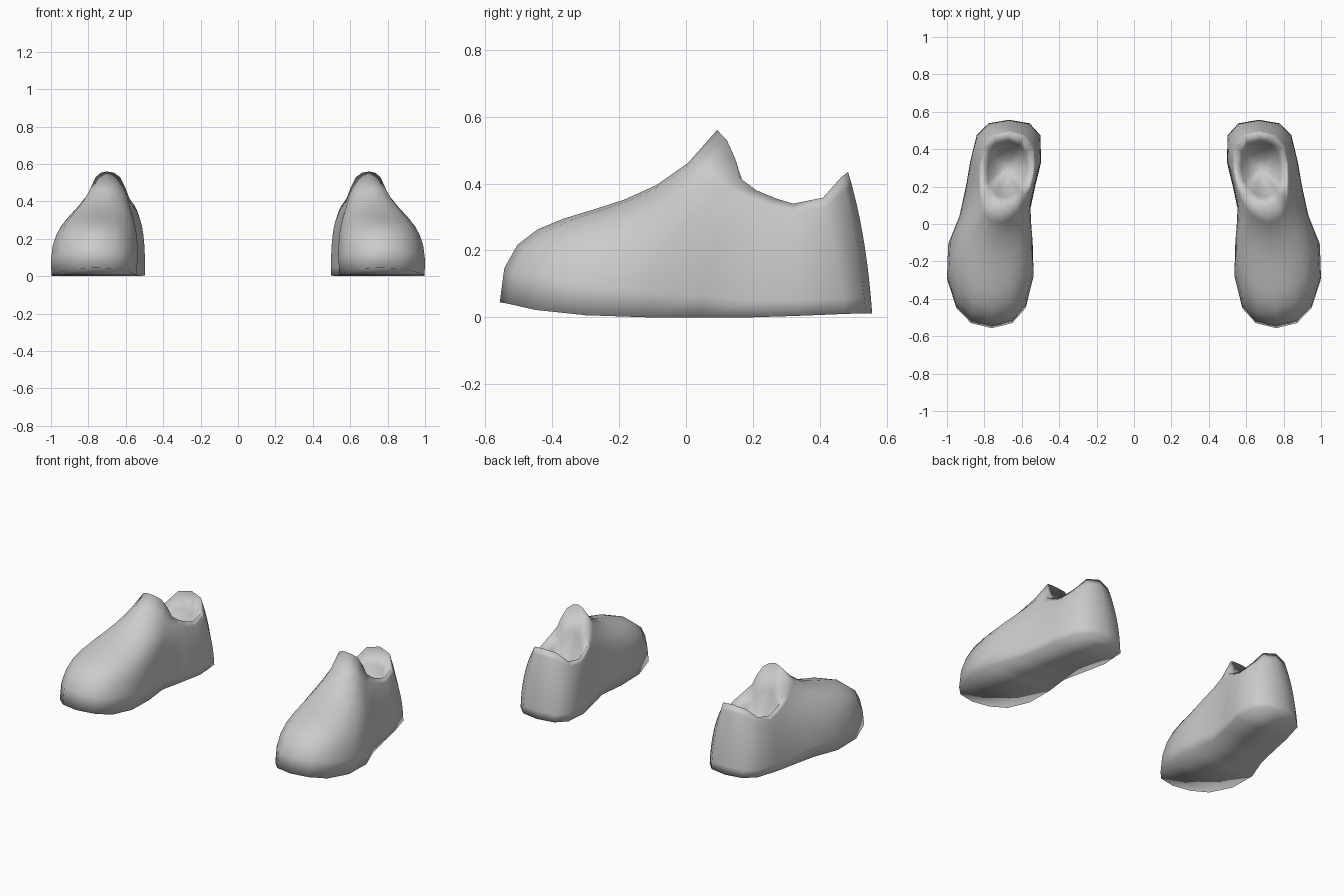
import bpy, bmesh
from mathutils import Vector

cube = bpy.data.objects.get("Cube")
if cube:
    bpy.data.objects.remove(cube, do_unlink=True)

grey = bpy.data.materials.new("soft grey")
grey.diffuse_color = (0.6, 0.6, 0.6, 1)
grey.use_nodes = True
bsdf = grey.node_tree.nodes["Principled BSDF"]
bsdf.inputs["Base Color"].default_value = (0.6, 0.6, 0.6, 1)
bsdf.inputs["Roughness"].default_value = 0.7

# Half outlines from toe to heel: (half width, y, z)
SOLE = [(0, -.557, .045), (.11, -.53, .04), (.185, -.45, .022), (.228, -.30, .006),
        (.225, -.12, 0), (.185, .04, 0), (.185, .20, 0), (.19, .33, .004),
        (.17, .475, .01), (.11, .538, .012), (0, .557, .012)]
# Handles that pull the wall up from the sole
LOWER = [(0, -.56, .41), (.12, -.53, .395), (.20, -.43, .37), (.25, -.26, .30),
         (.24, -.10, .25), (.19, .06, .20), (.18, .20, .15), (.19, .33, .15),
         (.175, .46, .15), (.115, .525, .15), (0, .545, .17)]
# Handles that lead the wall into the opening
UPPER = [(0, -.15, .21), (.06, -.13, .22), (.13, -.08, .25), (.15, 0, .30),
         (.14, .06, .32), (.15, .13, .32), (.165, .22, .28), (.175, .33, .27),
         (.165, .43, .28), (.10, .50, .30), (0, .525, .30)]
# Rim of the opening, tongue peak to heel tab
RIM = [(0, .093, .56), (.035, .10, .553), (.065, .122, .53), (.09, .147, .475),
       (.11, .16, .418), (.13, .21, .38), (.138, .27, .355), (.138, .32, .34),
       (.125, .41, .358), (.08, .465, .42), (0, .485, .435)]

# Curved centre lines of the foot: (y, x)
LOW_LINE = [(-.56, .76), (-.3, .77), (-.1, .77), (0, .757), (.1, .737), (.3, .69), (.5, .668)]
TOP_LINE = [(-.15, .765), (.09, .70), (.25, .68), (.5, .668)]
STEPS = 9
BOWL = (.25, .5, .75)                 # lining rings, as shares of the way inward
BOWL_CENTRE = (.68, .30, .20)


def centre(line, y):
    if y <= line[0][0]:
        return line[0][1]
    for (y0, x0), (y1, x1) in zip(line, line[1:]):
        if y <= y1:
            return x0 + (x1 - x0) * (y - y0) / (y1 - y0)
    return line[-1][1]


def place(p, line, side, flank):
    w, y, z = p
    return Vector((side * (centre(line, y) + flank * w), y, z))


def column(i, side, flank, middle):
    """Points from the sole edge up to the rim, then down into the lining."""
    a = place(SOLE[i], LOW_LINE, side, flank)
    b = place(LOWER[i], LOW_LINE, side, flank)
    c = place(UPPER[i], TOP_LINE, side, flank)
    d = place(RIM[i], TOP_LINE, side, flank)
    pts = []
    for k in range(STEPS + 1):
        t = k / STEPS
        u = 1 - t
        pts.append(a * u**3 + b * 3 * u * u * t + c * 3 * u * t * t + d * t**3)
    for f in BOWL:
        p = d.lerp(middle, f)
        p.z = middle.z + (d.z - middle.z) * (1 - f) ** 2
        pts.append(p)
    return pts


def build_shoe(name, side):
    last = len(SOLE) - 1
    middle = Vector((side * BOWL_CENTRE[0], *BOWL_CENTRE[1:]))
    order = [(i, 1) for i in range(last + 1)] + [(i, -1) for i in range(last - 1, 0, -1)]
    bm = bmesh.new()
    cols = [[bm.verts.new(p) for p in column(i, side, fl, middle)] for i, fl in order]

    # Upper and lining: quads between neighbouring columns, closed by a fan
    floor = bm.verts.new(middle)
    for ca, cb in zip(cols, cols[1:] + cols[:1]):
        for k in range(len(ca) - 1):
            bm.faces.new((ca[k], cb[k], cb[k + 1], ca[k + 1]))
        bm.faces.new((ca[-1], cb[-1], floor))

    # Sole: strips across the foot between both edges
    rows = [[cols[0][0]]]
    rows += [[cols[i][0], cols[-i][0]] for i in range(1, last)]
    rows += [[cols[last][0]]]
    for ra, rb in zip(rows, rows[1:]):
        bm.faces.new(ra + rb[::-1])

    bmesh.ops.recalc_face_normals(bm, faces=bm.faces[:])
    for f in bm.faces:
        f.smooth = True
    mesh = bpy.data.meshes.new(name)
    bm.to_mesh(mesh)
    bm.free()
    mesh.materials.append(grey)
    bpy.context.collection.objects.link(bpy.data.objects.new(name, mesh))


build_shoe("left_shoe", 1)
build_shoe("right_shoe", -1)
